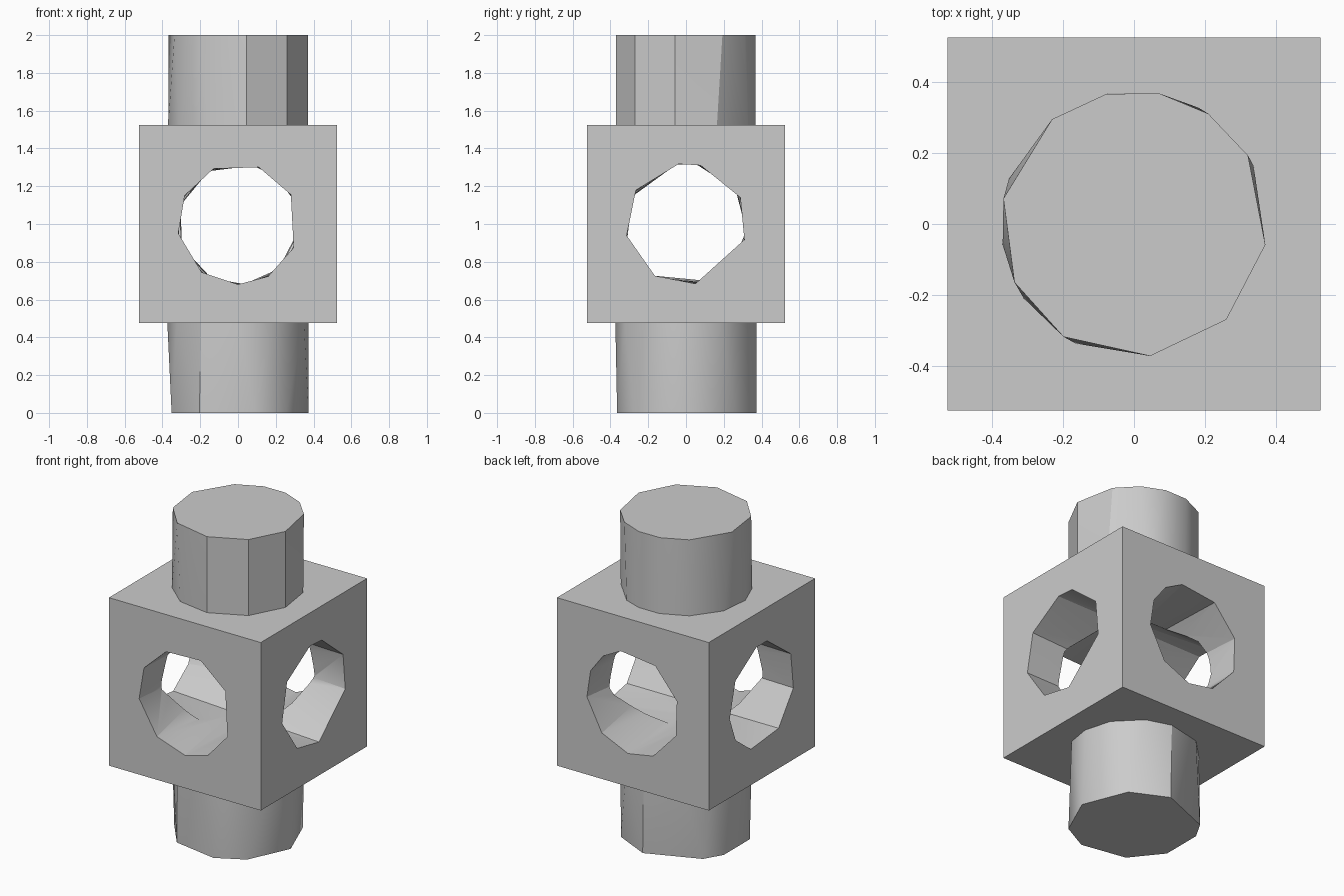
import bpy, bmesh, math
from mathutils import Vector

if "Cube" in bpy.data.objects:
    bpy.data.objects.remove(bpy.data.objects["Cube"])

grey = bpy.data.materials.new("plain_grey")
grey.diffuse_color = (0.6, 0.6, 0.6, 1)
grey.use_nodes = True
grey.node_tree.nodes["Principled BSDF"].inputs["Base Color"].default_value = grey.diffuse_color

HALF = 0.525          # half width of the block
LOW, HIGH = 1 - HALF, 1 + HALF


def ring(radius, angles, place):
    """Points around a circle, mapped into space by place(u, v)."""
    return [Vector(place(radius * math.cos(math.radians(a)),
                         radius * math.sin(math.radians(a)))) for a in angles]


def faceted(name, points, drop_cap=None):
    """Convex faceted barrel through two end rings; optionally drop the cap at z."""
    bm = bmesh.new()
    verts = [bm.verts.new(p) for p in points]
    bmesh.ops.convex_hull(bm, input=verts)
    bmesh.ops.dissolve_limit(bm, angle_limit=math.radians(0.5),
                             verts=bm.verts[:], edges=bm.edges[:])
    bmesh.ops.recalc_face_normals(bm, faces=bm.faces[:])
    if drop_cap is not None:
        hidden = [f for f in bm.faces
                  if all(abs(v.co.z - drop_cap) < 1e-4 for v in f.verts)]
        bmesh.ops.delete(bm, geom=hidden, context='FACES_ONLY')
    mesh = bpy.data.meshes.new(name)
    bm.to_mesh(mesh)
    bm.free()
    mesh.materials.append(grey)
    obj = bpy.data.objects.new(name, mesh)
    bpy.context.collection.objects.link(obj)
    return obj


def activate(obj):
    bpy.ops.object.select_all(action='DESELECT')
    obj.select_set(True)
    bpy.context.view_layer.objects.active = obj


# Posts above and below the block, with uneven facets
R = 0.374
upper_post = faceted(
    "upper_post",
    ring(R, (79, 56, 31, -9, -46, -83, -122, -154, 169, 128, 102), lambda u, v: (u, v, 2))
    + ring(R, (101, 79, 61, 26, -9, -46, -83, -116, -146, -171, 160, 128),
           lambda u, v: (u, v, HIGH)), HIGH)
lower_post = faceted(
    "lower_post",
    ring(R, (45, 84, 140, 160, 200, 237, 283, 313, 358), lambda u, v: (u, v, 0))
    + ring(R, (2, 29, 60, 85, 120, 150, 180, 210, 238, 270, 300, 339),
           lambda u, v: (u, v, LOW)), LOW)

# Central cube
bpy.ops.mesh.primitive_cube_add(size=2 * HALF, location=(0, 0, 1))
block = bpy.context.object
block.name = "block"
block.data.materials.append(grey)

# Two crossing tunnels through the cube
H, E = 0.32, HALF + 0.002
cutters = [
    faceted("front_tunnel",
            ring(H, (114, 70, 29, -23, -60, -90, 233, 189, 152), lambda u, v: (u, -E, 1 + v))
            + ring(H, (75, 119, 162, 202, 244, -84, -48, -7, 24, 50),
                   lambda u, v: (u, E, 1 + v))),
    faceted("side_tunnel",
            ring(H, (76, 26, -15, -81, 239, 191, 146, 97), lambda u, v: (E, u, 1 + v))
            + ring(H, (99, 153, 194, 239, -70, -36, -6, 35, 80),
                   lambda u, v: (-E, u, 1 + v))),
]
for cutter in cutters:
    activate(block)
    cut = block.modifiers.new("cut", 'BOOLEAN')
    cut.operation = 'DIFFERENCE'
    cut.solver = 'EXACT'
    cut.object = cutter
    bpy.ops.object.modifier_apply(modifier=cut.name)
    bpy.data.objects.remove(cutter)

# Soft shading across shallow facets, crisp elsewhere
for obj in (upper_post, lower_post, block):
    activate(obj)
    bpy.ops.object.shade_smooth_by_angle(angle=math.radians(30))
